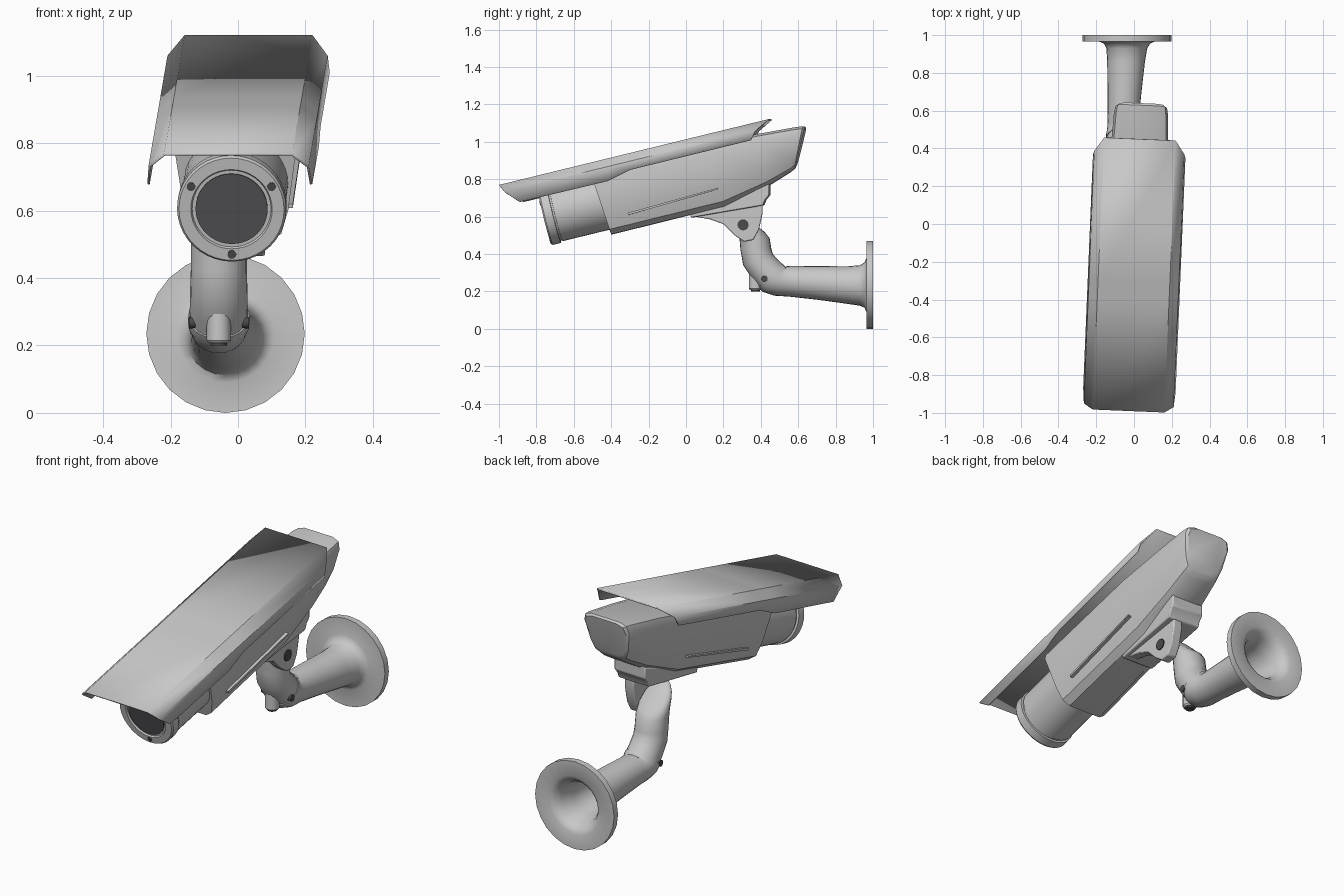
import bpy, bmesh, math
from mathutils import Matrix, Vector

if "Cube" in bpy.data.objects:
    bpy.data.objects.remove(bpy.data.objects["Cube"])


def material(name, rgb):
    m = bpy.data.materials.new(name)
    m.diffuse_color = (*rgb, 1)
    m.use_nodes = True
    m.node_tree.nodes["Principled BSDF"].inputs["Base Color"].default_value = m.diffuse_color
    return m


GREY = material("housing grey", (0.58, 0.58, 0.58))
GLASS = material("dark glass", (0.09, 0.09, 0.10))
DARK = material("dark screw", (0.07, 0.07, 0.07))

# Camera head frame: local y runs backwards along the head, z is up from the hood top
HEAD = (Matrix.Translation((-0.029, -0.99, 0.77))
        @ Matrix.Rotation(math.radians(-2.4), 4, 'Z')
        @ Matrix.Rotation(math.radians(13.7), 4, 'X'))
WORLD = Matrix.Identity(4)


def make(name, verts, faces, mat, frame=WORLD, bevel=0, fix=True, angle=32):
    me = bpy.data.meshes.new(name)
    me.from_pydata([frame @ Vector(v) for v in verts], [], faces)
    if fix:
        bm = bmesh.new()
        bm.from_mesh(me)
        bmesh.ops.recalc_face_normals(bm, faces=bm.faces)
        bm.to_mesh(me)
        bm.free()
    me.materials.append(mat)
    ob = bpy.data.objects.new(name, me)
    bpy.context.collection.objects.link(ob)
    if bevel:
        b = ob.modifiers.new("bevel", 'BEVEL')
        b.width, b.segments, b.limit_method = bevel, 2, 'ANGLE'
    bpy.ops.object.select_all(action='DESELECT')
    ob.select_set(True)
    bpy.context.view_layer.objects.active = ob
    bpy.ops.object.shade_smooth_by_angle(angle=math.radians(angle))
    return ob


def loft(name, rings, mat, frame=WORLD, **kw):
    n = len(rings[0])
    verts = [p for r in rings for p in r]
    faces = [(i * n + j, i * n + (j + 1) % n, (i + 1) * n + (j + 1) % n, (i + 1) * n + j)
             for i in range(len(rings) - 1) for j in range(n)]
    faces += [tuple(range(n)), tuple(range(len(verts) - n, len(verts)))]
    return make(name, verts, faces, mat, frame, **kw)


def tube(name, path, mat, frame=WORLD, n=24, **kw):
    """path: (x, y, z, radius, tilt in degrees); tilt 0 means the ring faces y"""
    rings = []
    for x, y, z, r, tilt in path:
        a = math.radians(tilt)
        rings.append([(x + r * math.sin(t),
                       y - r * math.cos(t) * math.sin(a),
                       z + r * math.cos(t) * math.cos(a))
                      for t in (2 * math.pi * k / n for k in range(n))])
    return loft(name, rings, mat, frame, **kw)


def prism(name, outline, x0, x1, mat, frame=WORLD, **kw):
    """(y, z) outline extruded along x"""
    return loft(name, [[(x, y, z) for y, z in outline] for x in (x0, x1)], mat, frame, **kw)


def x_screw(name, x0, x1, y, z, r):
    prism(name, [(y + r * math.cos(k * math.pi / 6), z + r * math.sin(k * math.pi / 6))
                 for k in range(12)], x0, x1, DARK)


# Sun hood: thin folded sheet, whose side flaps step up in the rear half
top_v, fold_v = (0, 0.6, 0.7, 1.482), (0.021, 0.6, 0.7, 1.40)
low_v, low_w = (0.086, 0.568, 0.70, 1.368), (-0.115, -0.118, -0.088, -0.087)
verts = []
for i in range(4):
    half = [(0.245, low_v[i], low_w[i]), (0.238, fold_v[i], -0.043), (0.19, top_v[i], 0)]
    verts += [(-x, v, w) for x, v, w in half] + half[::-1]
faces = [(i * 6 + j, i * 6 + j + 1, i * 6 + j + 7, i * 6 + j + 6)
         for i in range(3) for j in range(5)]
hood = make("sun_hood", verts, faces, GREY, HEAD, fix=False, angle=15)
solid = hood.modifiers.new("thickness", 'SOLIDIFY')
solid.thickness, solid.offset = 0.007, -1


# Housing: rounded trapezoid sections, leaning at the rear
def section(vt, vb, a, b, wt, wb):
    h = wt - wb
    half = [(a - 0.05, wt), (a - 0.012, wt - 0.012), (a, wt - 0.045),
            (b + 0.01, wb + 0.3 * h), (b - 0.012, wb + 0.08 * h), (b - 0.05, wb)]
    pts = half + [(-x, w) for x, w in reversed(half)]
    return [(x, vb + (vt - vb) * (w - wb) / h, w) for x, w in pts]


loft("housing", [section(*s) for s in (
    (0.49, 0.515, 0.182, 0.145, -0.055, -0.398),
    (1.14, 1.14, 0.170, 0.135, -0.055, -0.396),
    (1.40, 1.39, 0.153, 0.122, -0.062, -0.345),
    (1.61, 1.52, 0.143, 0.112, -0.075, -0.302),
    (1.648, 1.55, 0.137, 0.106, -0.080, -0.288),
    (1.657, 1.565, 0.124, 0.094, -0.090, -0.270))], GREY, HEAD)

# Long raised ribs low on the housing sides
for side, name in ((1, "rib_right"), (-1, "rib_left")):
    prism(name, [(0.63, -0.320), (1.13, -0.300), (1.13, -0.292), (0.63, -0.308)],
          side * 0.13, side * 0.163, GREY, HEAD)

# Lens barrel with groove behind the front ring, and recessed window seat
tube("lens_barrel", [(0, v, -0.216, r, 0) for v, r in (
    (0.60, 0.155), (0.250, 0.155), (0.249, 0.150), (0.240, 0.150), (0.239, 0.162),
    (0.195, 0.162), (0.187, 0.156), (0.187, 0.121), (0.195, 0.117), (0.195, 0.05))],
    GREY, HEAD, n=40)
tube("front_glass", [(0, v, -0.216, 0.107, 0) for v in (0.200, 0.190)], GLASS, HEAD, n=40)
for k, deg in enumerate((30, 150, 270)):
    a = math.radians(deg)
    tube(f"ring_screw_{k}", [(0.138 * math.cos(a), v, -0.216 + 0.138 * math.sin(a), 0.013, 0)
                             for v in (0.2, 0.184)], DARK, HEAD, n=12)

# Mounting shoe under the housing and the swivel fin
prism("mount_shoe", [(0.95, -0.385), (0.95, -0.412), (1.34, -0.440), (1.36, -0.412),
                     (1.385, -0.395), (1.40, -0.335)], -0.105, 0.085, GREY, HEAD, bevel=0.006)
prism("swivel_fin", [(0.02, 0.605), (0.13, 0.585), (0.20, 0.56), (0.26, 0.50), (0.31, 0.465),
                     (0.36, 0.475), (0.39, 0.53), (0.41, 0.62), (0.41, 0.68), (0.30, 0.675)],
      0.025, 0.08, GREY, bevel=0.006)
x_screw("swivel_bolt", 0.06, 0.086, 0.305, 0.556, 0.030)

# Upper arm: rounded knuckle bending down to the elbow
X = -0.057
tube("upper_arm", [
    (X, 0.465, 0.272, 0.088, -44), (X, 0.425, 0.315, 0.086, -52), (X, 0.385, 0.370, 0.085, -70),
    (X, 0.374, 0.425, 0.083, -90), (X, 0.365, 0.500, 0.083, -100), (X, 0.345, 0.550, 0.082, -113),
    (X, 0.325, 0.580, 0.074, -120), (X, 0.308, 0.606, 0.058, -123), (X, 0.295, 0.625, 0.030, -123)],
    GREY, angle=50)

# Wall arm: elbow collar, flared tube, round wall plate and hollow inside
tube("wall_arm", [
    (X, 0.450, 0.286, 0.091, -44), (X, 0.472, 0.264, 0.091, -44), (X, 0.505, 0.256, 0.085, -22),
    (X, 0.555, 0.254, 0.082, 0), (-0.05, 0.70, 0.246, 0.090, 0), (-0.042, 0.86, 0.234, 0.100, 0),
    (-0.038, 0.93, 0.232, 0.108, 0), (-0.037, 0.955, 0.234, 0.122, 0),
    (-0.037, 0.965, 0.235, 0.145, 0), (-0.037, 0.966, 0.235, 0.235, 0),
    (-0.037, 1.0, 0.235, 0.235, 0), (-0.037, 1.0, 0.235, 0.155, 0),
    (-0.037, 0.985, 0.235, 0.130, 0), (-0.037, 0.955, 0.234, 0.110, 0),
    (-0.04, 0.88, 0.234, 0.092, 0), (-0.05, 0.66, 0.248, 0.076, 0)], GREY, angle=40)

# Clamp boss below the elbow, with dark screws
tube("clamp_boss", [(X, 0.372, z, r, -90) for z, r in
                    ((0.36, 0.036), (0.215, 0.036), (0.207, 0.030))], GREY, n=16)
tube("clamp_screw", [(X, 0.372, z, 0.024, -90) for z in (0.22, 0.200)], DARK, n=12)
for side, name in ((1, "elbow_screw_right"), (-1, "elbow_screw_left")):
    x_screw(name, X + side * 0.05, X + side * 0.089, 0.42, 0.268, 0.017)
